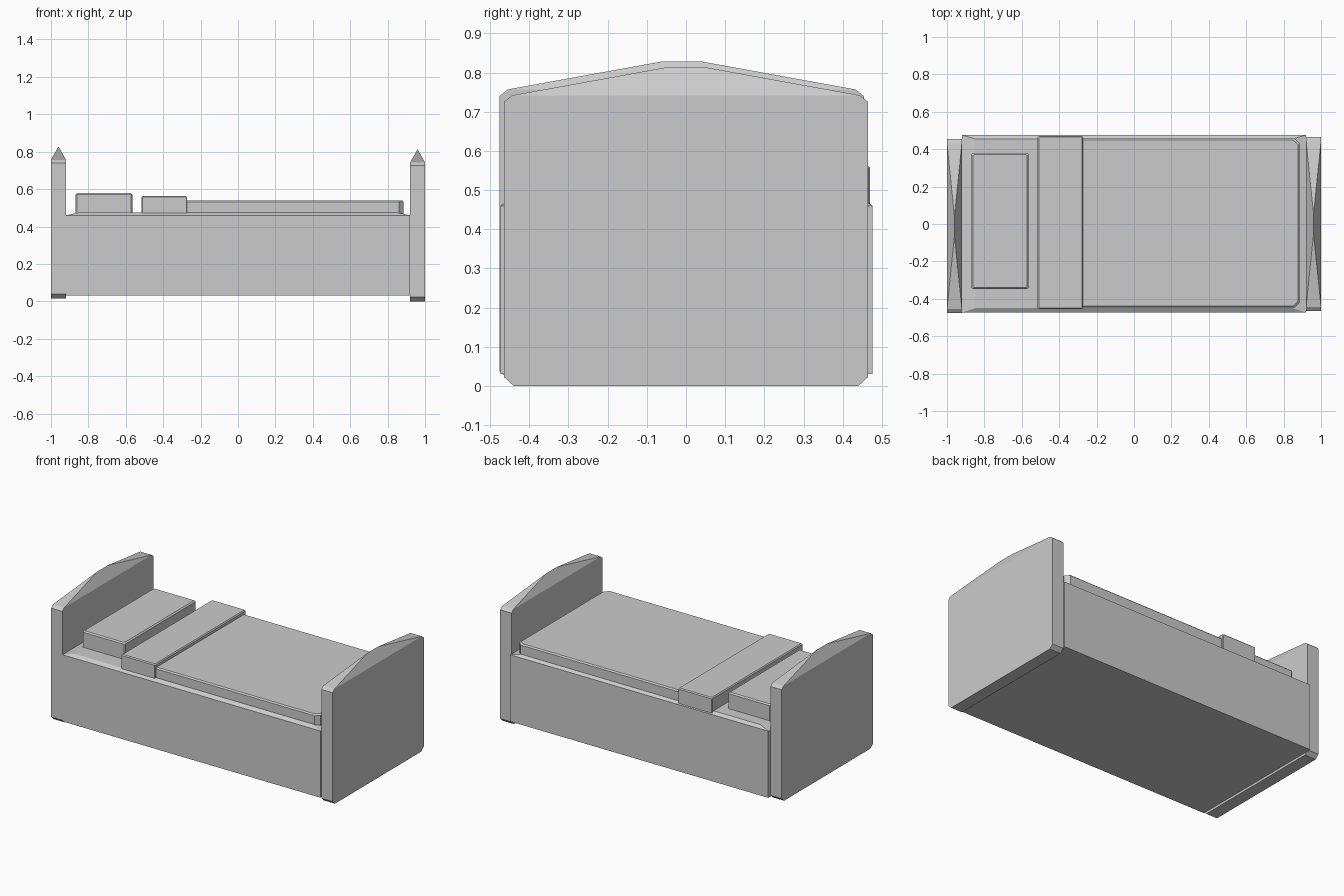
import bpy, bmesh

if "Cube" in bpy.data.objects:
    bpy.data.objects.remove(bpy.data.objects["Cube"])


def make(name, rings):
    """Loft equal-length vertex rings, capping both ends."""
    bm = bmesh.new()
    vs = [[bm.verts.new(p) for p in ring] for ring in rings]
    n = len(vs[0])
    for a, b in zip(vs, vs[1:]):
        for i in range(n):
            j = (i + 1) % n
            bm.faces.new((a[i], a[j], b[j], b[i]))
    bm.faces.new(vs[0][::-1])
    bm.faces.new(vs[-1])
    bmesh.ops.remove_doubles(bm, verts=bm.verts, dist=1e-5)
    bmesh.ops.recalc_face_normals(bm, faces=bm.faces)
    mesh = bpy.data.meshes.new(name)
    bm.to_mesh(mesh)
    bm.free()
    obj = bpy.data.objects.new(name, mesh)
    bpy.context.collection.objects.link(obj)
    return obj


def rect(x0, x1, y0, y1, z, c=0.0):
    """Rectangle ring at height z, corners cut by c when c > 0."""
    if not c:
        return [(x0, y0, z), (x1, y0, z), (x1, y1, z), (x0, y1, z)]
    return [(x0 + c, y0, z), (x1 - c, y0, z), (x1, y0 + c, z), (x1, y1 - c, z),
            (x1 - c, y1, z), (x0 + c, y1, z), (x0, y1 - c, z), (x0, y0 + c, z)]


def padded(name, x0, x1, y0, y1, z0, z1, edge, corner):
    """Slab with cut vertical corners and a chamfered top edge."""
    e = edge
    make(name, [rect(x0, x1, y0, y1, z0, corner),
                rect(x0, x1, y0, y1, z1 - e, corner),
                rect(x0 + e, x1 - e, y0 + e, y1 - e, z1, corner)])


def board(name, x0, dy, dz):
    """End board: cut corners, gabled top narrowing to a central ridge."""
    half = [(0.44, 0), (0.465, 0.023), (0.465, 0.725), (0.444, 0.742), (0.053, 0.813)]
    profile = half + [(-y, z) for y, z in reversed(half)]
    w, mid = 0.08, x0 + 0.04

    def ring(x):
        return [(mid if z > 0.8 else x, y + dy, z + dz) for y, z in profile]

    bm = bmesh.new()
    a = [bm.verts.new(p) for p in ring(x0)]
    b = [bm.verts.new(p) for p in ring(x0 + w)]
    for r in (a, b):
        bm.faces.new(r[:4] + r[6:])      # upright panel
        bm.faces.new(r[3:7])             # leaning gable
    for i in range(10):
        if i != 4:
            j = (i + 1) % 10
            bm.faces.new((a[i], a[j], b[j], b[i]))
    bmesh.ops.remove_doubles(bm, verts=bm.verts, dist=1e-5)
    bmesh.ops.recalc_face_normals(bm, faces=bm.faces)
    mesh = bpy.data.meshes.new(name)
    bm.to_mesh(mesh)
    bm.free()
    bpy.context.collection.objects.link(bpy.data.objects.new(name, mesh))


# End boards
board("headboard", -1.0, -0.011, 0.015)
board("footboard", 0.92, 0.0, 0.0)

# Bed base with sloped top rim
make("bed_base", [rect(-0.92, 0.92, -0.474, 0.476, 0.03),
                  rect(-0.92, 0.92, -0.474, 0.476, 0.46),
                  rect(-0.85, 0.85, -0.45, 0.455, 0.475)])

# Bedding
padded("blanket", -0.32, 0.885, -0.447, 0.457, 0.46, 0.54, 0.008, 0.025)
padded("folded_sheet", -0.515, -0.272, -0.455, 0.47, 0.462, 0.563, 0.006, 0.004)
padded("pillow", -0.868, -0.565, -0.347, 0.38, 0.465, 0.58, 0.008, 0.006)
